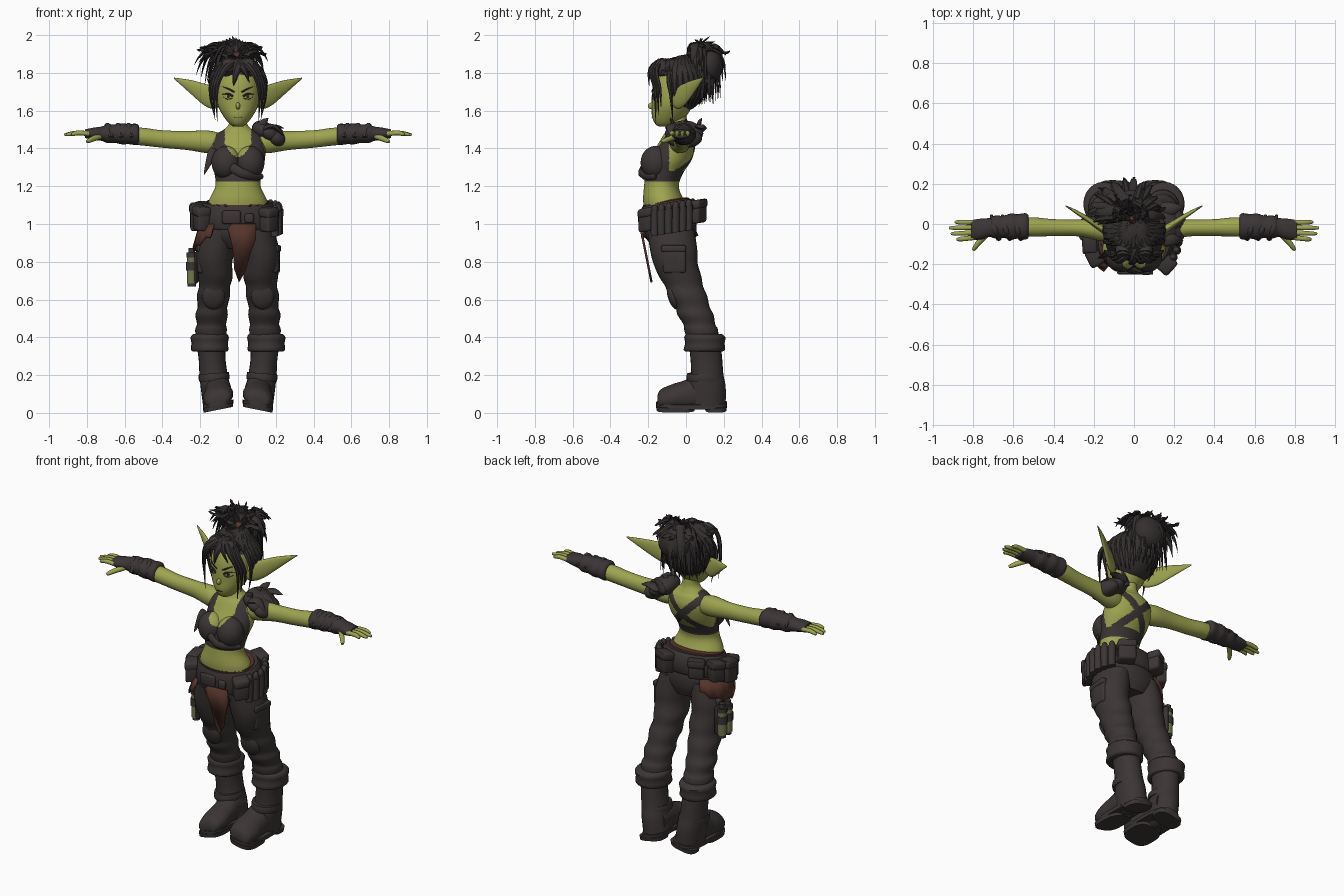
import bpy, bmesh, math, random
from math import sin, cos, pi, radians
from mathutils import Vector, Matrix

random.seed(4)
cube = bpy.data.objects.get("Cube")
if cube:
    bpy.data.objects.remove(cube, do_unlink=True)


def material(name, r, g, b):
    m = bpy.data.materials.new(name)
    m.use_nodes = True
    m.diffuse_color = (r, g, b, 1)
    m.node_tree.nodes["Principled BSDF"].inputs["Base Color"].default_value = (r, g, b, 1)
    return m


SKIN = material("green skin", .34, .37, .08)
HAIR = material("black hair", .035, .029, .029)
LEATHER = material("dark leather", .044, .036, .035)
CLOTH = material("red brown cloth", .092, .034, .024)
GLASS = material("olive glass", .17, .18, .08)


def finish(name, bm, *mats, rule=None, angle=50):
    """Turn a bmesh into a named object with smooth shading and sharp edges."""
    bmesh.ops.recalc_face_normals(bm, faces=bm.faces)
    for f in bm.faces:
        f.smooth = True
        if rule:
            f.material_index = rule(f.calc_center_median())
    for e in bm.edges:
        if len(e.link_faces) == 2:
            e.smooth = e.calc_face_angle() < radians(angle)
    me = bpy.data.meshes.new(name)
    bm.to_mesh(me)
    bm.free()
    for m in mats:
        me.materials.append(m)
    ob = bpy.data.objects.new(name, me)
    bpy.context.collection.objects.link(ob)
    return ob


def spline(keys, n):
    ks = [Vector(k) for k in keys]
    out = []
    for i in range(len(ks) - 1):
        a, b, c, d = ks[max(i - 1, 0)], ks[i], ks[i + 1], ks[min(i + 2, len(ks) - 1)]
        for j in range(n):
            t = j / n
            out.append((b * 2 + (c - a) * t + (a * 2 - b * 5 + c * 4 - d) * t * t
                        + (b * 3 - a - c * 3 + d) * t ** 3) * .5)
    return out + [ks[-1]]


def bridge(bm, rings):
    rows = [[bm.verts.new(p) for p in ring] for ring in rings]
    for r, q in zip(rows, rows[1:]):
        for i in range(len(r)):
            k = (i + 1) % len(r)
            bm.faces.new((r[i], r[k], q[k], q[i]))
    bm.faces.new(rows[0][::-1])
    bm.faces.new(rows[-1])


def loft(bm, keys, axis="z", s=1, seg=24, n=4, square=2):
    """Rings (x, y, z, radius a, radius b) across an axis; s mirrors x."""
    rings = []
    for x, y, z, ra, rb in spline(keys, n):
        ring = []
        for i in range(seg):
            c, d = cos(2 * pi * i / seg), sin(2 * pi * i / seg)
            a = max(ra, .001) * math.copysign(abs(c) ** (2 / square), c)
            b = max(rb, .001) * math.copysign(abs(d) ** (2 / square), d)
            off = {"z": (a, b, 0), "x": (0, a, b), "y": (a, 0, b)}[axis]
            ring.append((s * (x + off[0]), y + off[1], z + off[2]))
        rings.append(ring)
    bridge(bm, rings)


def lock(bm, pts, width, depth, ref=(0, -1, 0), n=4, seg=6, taper=True):
    """Flattened strand along a path, tapering to a point."""
    path = spline(pts, n)
    rings, side = [], Vector((1, 0, 0))
    for i, p in enumerate(path):
        t = (path[min(i + 1, len(path) - 1)] - path[max(i - 1, 0)]).normalized()
        c = t.cross(Vector(ref))
        if c.length > .1:
            side = c.normalized()
        u = i / (len(path) - 1)
        k = max(.03, min(1, .6 + 2 * u) * (1 - u ** 2)) if taper else 1 - .5 * u ** 4
        nor = t.cross(side)
        rings.append([p + side * width * k * cos(2 * pi * j / seg)
                      + nor * depth * k * sin(2 * pi * j / seg) for j in range(seg)])
    bridge(bm, rings)


def ball(bm, c, r, turn=0, axis="Z", seg=24):
    mat = Matrix.Translation(c) @ Matrix.Rotation(turn, 4, axis) @ Matrix.Diagonal((*r, 1))
    bmesh.ops.create_uvsphere(bm, u_segments=seg, v_segments=seg * 2 // 3, radius=1, matrix=mat)


def rod(bm, a, b, ra, rb, seg=14):
    a, b = Vector(a), Vector(b)
    mat = Matrix.Translation((a + b) / 2) @ (b - a).to_track_quat("Z", "Y").to_matrix().to_4x4()
    bmesh.ops.create_cone(bm, cap_ends=True, segments=seg, radius1=ra, radius2=rb,
                          depth=(b - a).length, matrix=mat)


def box(bm, c, size, turn=0, bevel=.012):
    mat = Matrix.Translation(c) @ Matrix.Rotation(turn, 4, "Z") @ Matrix.Diagonal((*size, 1))
    vs = bmesh.ops.create_cube(bm, size=1, matrix=mat)["verts"]
    edges = list({e for v in vs for e in v.link_edges})
    bmesh.ops.bevel(bm, geom=edges, offset=bevel, segments=2, profile=.5, affect="EDGES")


# Torso with the crop top painted on by rule
def neckline(x):
    return 1.355 + 15 * x * x


def top_rule(p):
    x, y, z = abs(p.x), p.y, p.z
    if 1.225 < z < 1.28 or (y < -.09 and 1.225 < z < min(neckline(x), 1.45)):
        return 1
    if z > 1.37 and .07 < x < .118 and y < -.01:
        return 1
    return int(y > -.06 and 1.225 < z < 1.5 and abs(x - abs(z - 1.37)) < .031)


bm = bmesh.new()
loft(bm, [(0, -.1, 1.07, .17, .12), (0, -.12, 1.13, .152, .107), (0, -.13, 1.2, .12, .092),
          (0, -.115, 1.27, .125, .1), (0, -.085, 1.34, .142, .115), (0, -.05, 1.42, .145, .1),
          (0, -.04, 1.47, .125, .08), (0, -.04, 1.5, .075, .06), (0, -.045, 1.535, .047, .05),
          (0, -.05, 1.6, .045, .05)], seg=120, n=14)
finish("torso", bm, SKIN, LEATHER, rule=top_rule)
bm = bmesh.new()
for s in (-1, 1):
    ball(bm, (s * .064, -.162, 1.325), (.076, .078, .088), seg=54)
finish("bust", bm, SKIN, LEATHER, rule=lambda p: int(p.z < neckline(p.x)))
bm = bmesh.new()
lock(bm, [(-.13, -.14, 1.4), (-.15, -.16, 1.34), (-.18, -.17, 1.26)], .025, .012)
lock(bm, [(-.12, -.17, 1.36), (.02, -.24, 1.27), (.13, -.16, 1.25)], .025, .014, taper=False)
finish("top_knot", bm, LEATHER)

# Head, face and ears
bm = bmesh.new()
loft(bm, [(0, -.11, 1.515, .02, .03), (0, -.108, 1.53, .045, .055), (0, -.09, 1.57, .077, .09),
          (0, -.075, 1.62, .104, .106), (0, -.065, 1.68, .114, .116), (0, -.06, 1.75, .11, .112),
          (0, -.05, 1.81, .085, .09), (0, -.05, 1.84, .03, .03)], seg=32)
ball(bm, (0, -.182, 1.625), (.012, .02, .018))
finish("head", bm, SKIN)
bm = bmesh.new()
for s in (-1, 1):
    loft(bm, [(.09, -.06, 1.66, .025, .035), (.13, -.04, 1.667, .025, .058),
              (.18, -.01, 1.686, .02, .057), (.24, .03, 1.72, .015, .04),
              (.3, .067, 1.752, .009, .018), (.34, .09, 1.772, .003, .003)], axis="x", s=s)
finish("ears", bm, SKIN)
lids = bmesh.new()
for s in (-1, 1):
    lock(lids, [(s * .025, -.178, 1.674), (s * .05, -.171, 1.689), (s * .085, -.146, 1.687)], .006, .006)
    lock(lids, [(s * .03, -.177, 1.667), (s * .055, -.169, 1.66), (s * .08, -.15, 1.675)], .003, .005)
    ball(lids, (s * .052, -.169, 1.676), (.007, .006, .01))
    lock(lids, [(s * .018, -.181, 1.698), (s * .05, -.172, 1.715), (s * .088, -.143, 1.73)], .005, .005)
ball(lids, (0, -.177, 1.565), (.02, .005, .0025))
finish("eyes_brows_and_mouth", lids, HAIR)

# Hair cap, swept strands, fringe and ponytail
bm = bmesh.new()
CAP, RAD = Vector((0, -.03, 1.735)), Vector((.142, .135, .142))
ball(bm, CAP, RAD, seg=36)
gone = [f for f in bm.faces if f.calc_center_median().y < -.08 and f.calc_center_median().z < 1.785]
bmesh.ops.delete(bm, geom=gone, context="FACES")
TIE = Vector((-.01, .04, 1.87))


def on_cap(az, el, k=1.0):
    d = Vector((cos(az) * cos(el), sin(az) * cos(el), sin(el)))
    return CAP + Vector([a * b * k for a, b in zip(d, RAD)])


for i in range(30):
    az = 2 * pi * i / 30
    low = .45 if sin(az) < -.4 else random.uniform(-.9, -.5)
    pts = [TIE, on_cap(az, 1, 1.03), on_cap(az, (low + 1) / 2, 1.07), on_cap(az, low, 1.1)]
    lock(bm, pts, .034, .015, ref=(cos(az), sin(az), .4))
for s in (-1, 1):
    for d in (0, .014, .028):
        lock(bm, [(s * d, -.12 + d, 1.87), (s * (.07 + d), -.185 + d, 1.82),
                  (s * (.112 + d), -.165 + d, 1.71), (s * (.108 + d), -.16 + d, 1.53 + 3 * d)],
             .019, .013, ref=(s * .6, -1, 0))
    lock(bm, [(s * .08, -.08, 1.84), (s * .135, -.09, 1.76), (s * .145, -.08, 1.68), (s * .12, -.07, 1.55)],
         .016, .014, ref=(s, -.3, 0))
lock(bm, [(.02, -.12, 1.87), (-.005, -.19, 1.82), (-.025, -.195, 1.73)], .03, .014)
lock(bm, [(-.02, -.12, 1.87), (.03, -.19, 1.82), (.06, -.18, 1.75)], .02, .012)
finish("hair", bm, HAIR, angle=35)
bm = bmesh.new()
ball(bm, TIE + Vector((0, .085, -.03)), (.1, .07, .095))
for i in range(110):
    az = random.uniform(-.3, pi + .3)
    h = Vector((cos(az), sin(az), 0))
    reach, drop = random.uniform(.1, .2) - .03 * cos(az), random.uniform(-.08, .24)
    if drop > .12:
        reach *= .75
    lift = random.uniform(.03, .085)
    pts = [TIE, TIE + h * reach * .5 + Vector((0, .01, lift)),
           TIE + h * reach * .85 + Vector((0, .01, lift * .5 - drop * .4)),
           TIE + h * reach + Vector((0, 0, -drop))]
    lock(bm, pts, random.uniform(.02, .032), .011, ref=(h.x, h.y, .6))
for i in range(15):
    x = (i - 7) * .018
    tip = TIE + Vector((x - .02, random.uniform(0, .12), .124 - abs(x) * .4))
    lock(bm, [TIE, TIE + Vector((x * .5, .03, .07)), tip], .022, .012)
finish("ponytail", bm, HAIR, angle=35)
bm = bmesh.new()
rod(bm, TIE - Vector((0, .025, .02)), TIE + Vector((0, .005, .025)), .035, .03)
finish("hair_tie", bm, CLOTH)
bm = bmesh.new()
for s in (-1, 1):
    rod(bm, (s * .045, -.09, 1.8), (s * .052, -.155, 1.845), .045, .042, seg=20)
    rod(bm, (s * .052, -.15, 1.842), (s * .053, -.163, 1.85), .036, .03, seg=20)
finish("goggles", bm, LEATHER)

# Arms, wrapped bracers and hands
for s, side in ((-1, "right"), (1, "left")):
    bm = bmesh.new()
    loft(bm, [(.09, -.035, 1.43, .05, .05), (.16, -.03, 1.435, .056, .06), (.27, -.02, 1.442, .042, .05),
              (.4, -.018, 1.45, .042, .046), (.5, -.015, 1.462, .048, .047), (.6, -.015, 1.47, .045, .045)],
         axis="x", s=s)
    finish(side + "_arm", bm, SKIN)
    bm = bmesh.new()
    loft(bm, [(.525, -.012, 1.47, .056, .05), (.54, -.012, 1.474, .066, .057), (.58, -.012, 1.476, .061, .053),
              (.61, -.012, 1.477, .065, .056), (.65, -.014, 1.478, .055, .049), (.69, -.015, 1.478, .057, .05),
              (.72, -.017, 1.478, .047, .038), (.76, -.025, 1.478, .052, .033), (.81, -.03, 1.478, .049, .023)],
         axis="x", s=s, n=3)
    for k in range(3):
        x = .56 + k * .055
        lock(bm, [(s * x, -.075, 1.46), (s * (x + .02), -.03, 1.527), (s * (x + .04), .045, 1.48)],
             .014, .01, ref=(0, 0, 1), taper=False)
    finish(side + "_bracer", bm, LEATHER)
    bm = bmesh.new()
    for k, end in enumerate((.89, .92, .91, .88)):
        y = .008 - k * .025
        lock(bm, [(s * .79, y, 1.478), (s * .85, y * 1.1, 1.482), (s * end, y * 1.15, 1.472)],
             .013, .013, seg=10, taper=False)
    lock(bm, [(s * .73, -.05, 1.465), (s * .77, -.09, 1.45), (s * .8, -.13, 1.435)],
         .015, .014, seg=10, taper=False)
    finish(side + "_fingers", bm, SKIN)

# Layered shoulder guard on the left shoulder
bm = bmesh.new()
for x, z, r in ((.13, 1.495, .075), (.165, 1.48, .085), (.2, 1.455, .08)):
    ball(bm, (x, -.01, z), (r * .8, r * 1.2, .05), .55, "Y")
for y in (-.07, 0, .07):
    lock(bm, [(.13, y, 1.495), (.19, y * 1.1, 1.515), (.245, y * 1.2, 1.485 + y * .3)], .04, .02, ref=(0, 0, 1))
    lock(bm, [(.11, y, 1.48), (.13, y, 1.53), (.16, y * 1.2, 1.56)], .03, .016)
finish("shoulder_guard", bm, LEATHER)

# Trousers: hips and slanted legs with folds
bm = bmesh.new()
loft(bm, [(0, -.095, 1.1, .165, .125), (0, -.085, 1, .193, .14), (0, -.08, .93, .19, .132),
          (0, -.07, .87, .12, .1)], seg=32)
finish("hips", bm, LEATHER)
for s, side in ((-1, "right"), (1, "left")):
    bm = bmesh.new()
    loft(bm, [(.1, -.08, .97, .09, .125), (.12, -.065, .86, .1, .125), (.125, -.055, .79, .094, .117),
              (.12, -.03, .72, .092, .112), (.124, -.01, .67, .082, .1), (.13, .01, .62, .088, .102),
              (.135, .035, .56, .078, .09), (.14, .05, .52, .086, .096), (.14, .07, .47, .077, .084),
              (.143, .08, .44, .084, .09), (.143, .09, .38, .078, .08)], s=s, n=3)
    ball(bm, (s * .13, -.068, .615), (.06, .028, .07), .3, "X")
    box(bm, (s * .195, -.06, .81), (.045, .12, .14), s * -.1)
    box(bm, (s * .2, -.065, .87), (.045, .13, .035), s * -.1, .008)
    finish(side + "_trouser_leg", bm, LEATHER)

    # Boot with folded cuff, strap, toe, sole and heel
    bm = bmesh.new()
    loft(bm, [(.148, .095, .325, .09, .098), (.15, .097, .335, .1, .11), (.15, .1, .37, .096, .104),
              (.15, .1, .4, .102, .11), (.147, .095, .417, .09, .095)], s=s, n=2)
    loft(bm, [(.143, .1, .36, .076, .085), (.137, .108, .28, .071, .084), (.13, .112, .2, .074, .086),
              (.12, .11, .13, .077, .1), (.108, .11, .03, .076, .1)], s=s)
    loft(bm, [(.105, -.152, .05, .035, .025), (.105, -.135, .062, .066, .05), (.105, -.07, .075, .08, .068),
              (.106, -.01, .085, .074, .078), (.108, .06, .1, .072, .095), (.11, .15, .1, .072, .08)],
         axis="y", s=s)
    loft(bm, [(.105, .03, .018, .08, .187), (.105, .03, .042, .08, .188)], s=s, n=1, seg=32, square=3)
    for y, r in ((-.055, .105), (.158, .06)):
        loft(bm, [(.105, y, 0, .077, r - .004), (.105, y, .025, .081, r)], s=s, n=1, seg=32, square=3)
    loft(bm, [(.125, .1, .165, .08, .096), (.127, .1, .185, .082, .098), (.128, .1, .205, .079, .094)], s=s, n=2)
    box(bm, (s * .14, .015, .36), (.06, .03, .07))
    for v in bm.verts:
        v.co.z += max(0, .187 - s * v.co.x) * .2 * max(0, 1 - v.co.z * 3)
    finish(side + "_boot", bm, LEATHER)


# Belt with buckle, pouches and a row of vials, all rising to the back
def around(deg, out=0.0):
    a = radians(deg)
    return Vector(((.2 + out) * cos(a), -.09 + (.15 + out) * sin(a), 0)), a


def tilt(bm):
    for v in bm.verts:
        v.co.z += (v.co.y + .15) * .16
    return bm


bm = bmesh.new()
loft(bm, [(0, -.09, .98, .195, .147), (0, -.09, .99, .203, .155), (0, -.09, 1.085, .192, .148),
          (0, -.095, 1.105, .178, .136)], n=1, seg=40)
box(bm, (-.035, -.242, 1.05), (.1, .02, .07))
box(bm, (.06, -.242, 1.045), (.05, .025, .05))
for deg, w, h in ((182, .1, .14), (207, .08, .12), (153, .08, .12), (120, .09, .1), (62, .1, .12), (-42, .08, .12)):
    p, a = around(deg, .018)
    box(bm, p + Vector((0, 0, 1.03)), (.07, w, h), a)
    box(bm, p + Vector((0, 0, 1.07)), (.08, w + .01, .05), a, .015)
finish("belt_and_pouches", tilt(bm), LEATHER)
bm = bmesh.new()
for deg in range(-27, 48, 13):
    p, a = around(deg, .018)
    rod(bm, p + Vector((0, 0, .94)), p + Vector((0, 0, 1.07)), .02, .023)
    ball(bm, p + Vector((0, 0, 1.075)), (.018, .018, .03), seg=12)
finish("belt_vials", tilt(bm), LEATHER)
bm = bmesh.new()
loft(bm, [(0, -.1, 1.09, .165, .126), (0, -.105, 1.112, .163, .122), (0, -.11, 1.118, .15, .1)], n=1, seg=40)
finish("waistband", tilt(bm), CLOTH)

# Loincloth and hip wrap, thickened sheets
bm = bmesh.new()
outline = [(-.055, .98), (-.03, 1.0), (.095, 1.0), (.095, .92), (.068, .85), (.04, .75), (.005, .69), (-.02, .76),
           (-.03, .88)]
bm.faces.new([bm.verts.new((x, -.25 + (1 - z) * .2, z)) for x, z in outline])
finish("loincloth", bm, CLOTH).modifiers.new("thickness", "SOLIDIFY").thickness = .012
bm = bmesh.new()
strip = []
for i in range(15):
    deg = 125 + i * 7.6
    top, low = around(deg, .006)[0], around(deg, .04)[0]
    strip.append((bm.verts.new((top.x, top.y, 1.0)),
                  bm.verts.new((low.x, low.y, .94 - .07 * sin(i * pi / 14) + .012 * sin(i * 2.1)))))
for (a, b), (c, d) in zip(strip, strip[1:]):
    bm.faces.new((a, b, d, c))
finish("hip_wrap", bm, CLOTH).modifiers.new("thickness", "SOLIDIFY").thickness = .012

# Bottles hanging on the right thigh
glass, caps = bmesh.new(), bmesh.new()
for y in (-.055, .0):
    rod(glass, (-.245, y, .685), (-.245, y, .83), .027, .027)
    for z, r in ((.68, .022), (.765, .031), (.785, .031), (.835, .029), (.86, .018)):
        rod(caps, (-.245, y, z - .012), (-.245, y, z + .014), r, r)
box(caps, (-.22, -.03, .77), (.02, .12, .17))
finish("bottles", glass, GLASS)
finish("bottle_holder", caps, LEATHER)
